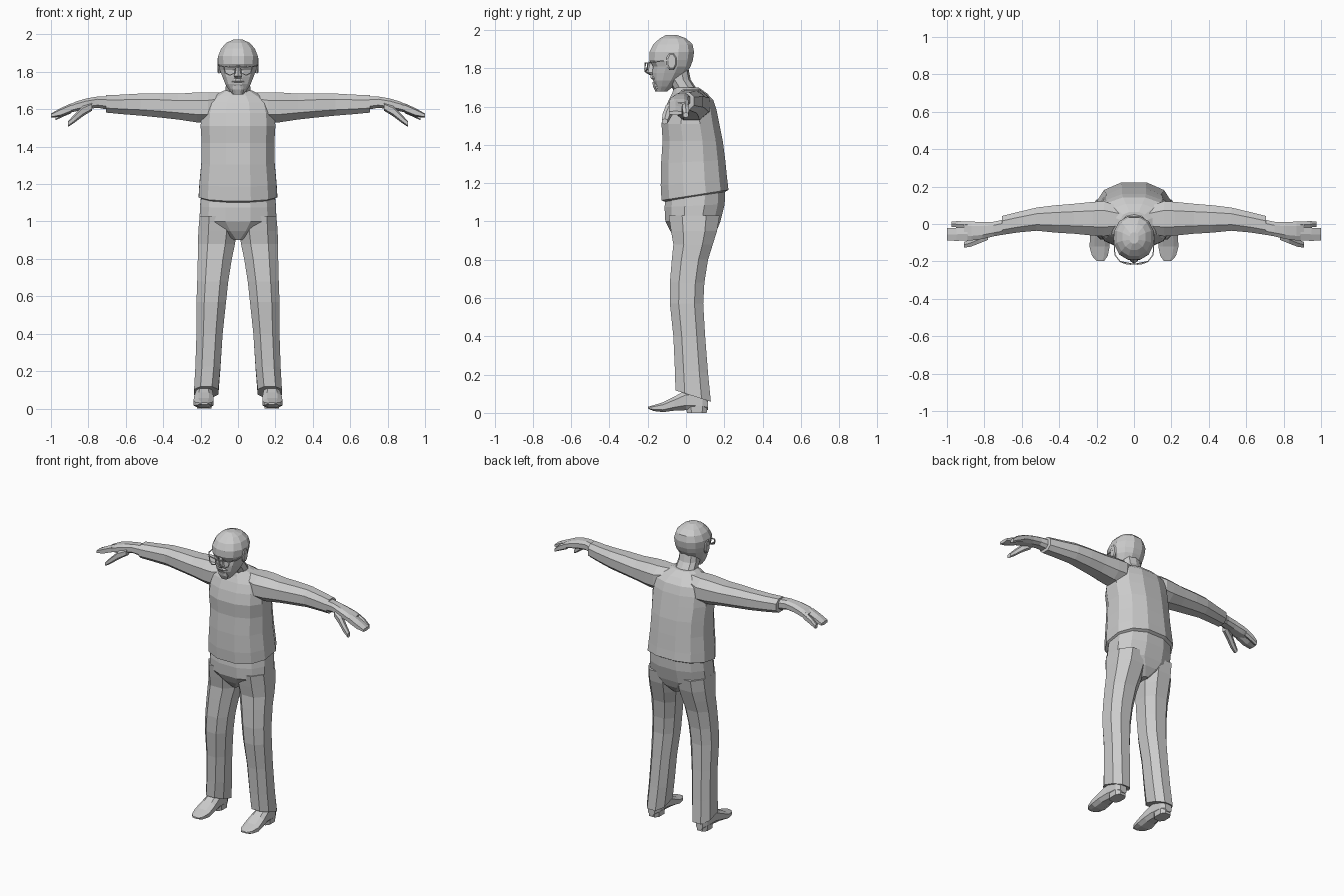
import bpy, bmesh, math
from mathutils import Vector

grey = bpy.data.materials.new("plain_grey")
grey.diffuse_color = (0.6, 0.6, 0.6, 1)


def finish(name, bm, mirror=False):
    bmesh.ops.recalc_face_normals(bm, faces=bm.faces)
    me = bpy.data.meshes.new(name)
    bm.to_mesh(me)
    bm.free()
    me.materials.append(grey)
    ob = bpy.data.objects.new(name, me)
    bpy.context.collection.objects.link(ob)
    if mirror:
        ob.modifiers.new("mirror", 'MIRROR').use_mirror_merge = False
    return ob


def loft(name, axis, rings, n=8, power=0.85, mirror=False):
    """Ring: position, u min, u max, v min, v max, optional tilt of position along v."""
    bm = bmesh.new()
    k = math.cos(math.pi / n)
    loops = []
    for p, u0, u1, v0, v1, *tilt in rings:
        loop = []
        for i in range(n):
            a = 2 * math.pi * (i + 0.5) / n
            c, s = math.cos(a) / k, math.sin(a) / k
            c = math.copysign(abs(c) ** power, c)
            s = math.copysign(abs(s) ** power, s)
            u = (u0 + u1) / 2 + c * (u1 - u0) / 2
            v = (v0 + v1) / 2 + s * (v1 - v0) / 2
            w = p + (tilt[0] * v if tilt else 0)
            co = {'x': (w, u, v), 'y': (u, w, v), 'z': (u, v, w)}[axis]
            loop.append(bm.verts.new(co))
        loops.append(loop)
    for a, b in zip(loops, loops[1:]):
        for i in range(n):
            j = (i + 1) % n
            bm.faces.new((a[i], a[j], b[j], b[i]))
    bm.faces.new(loops[0])
    bm.faces.new(loops[-1])
    return finish(name, bm, mirror)


def upright(name, rings, n=12, power=0.85):
    """Centred loft: z, half width, y front, y back, optional tilt."""
    return loft(name, 'z', [(r[0], -r[1], r[1], *r[2:]) for r in rings], n, power)


def bars(name, pairs, r, mirror=True):
    """Thin square rods between pairs of points."""
    bm = bmesh.new()
    for a, b in pairs:
        a, b = Vector(a), Vector(b)
        d = b - a
        m = bmesh.ops.create_cube(bm, size=1)['verts']
        q = d.to_track_quat('Z', 'Y')
        for v in m:
            v.co = q @ Vector((v.co.x * 2 * r, v.co.y * 2 * r, v.co.z * d.length)) + (a + b) / 2
    return finish(name, bm, mirror)


# Sweater body with sloping hem
upright("sweater_body", [
    (1.12, .190, -.110, .200, .157), (1.13, .210, -.128, .222, .157),
    (1.20, .206, -.132, .215, .10), (1.31, .196, -.130, .205, .05),
    (1.42, .194, -.122, .192, 0), (1.51, .200, -.128, .174, 0),
    (1.58, .195, -.112, .160, 0), (1.635, .180, -.090, .142, 0),
    (1.67, .135, -.072, .108, 0), (1.70, .075, -.062, .065, 0)])

# Neck
upright("neck", [(1.63, .085, -.05, .10), (1.69, .068, -.065, .055),
                 (1.74, .064, -.095, .022), (1.80, .062, -.11, .01)], 10)

# Trousers seat
upright("trouser_seat", [
    (1.15, .195, -.105, .205, .10), (1.08, .203, -.112, .202, .05),
    (1.00, .206, -.108, .180), (.95, .13, -.082, .160), (.90, .025, -.045, .12)])

# Trouser legs
loft("trouser_leg", 'z', [
    (1.03, .015, .205, -.09, .175), (.95, .006, .212, -.078, .162),
    (.88, .016, .214, -.066, .140), (.80, .033, .215, -.074, .115),
    (.68, .052, .218, -.084, .096), (.57, .064, .222, -.084, .090),
    (.40, .082, .222, -.066, .100), (.22, .094, .228, -.058, .115, -.1),
    (.10, .105, .235, -.055, .130, -.32), (.10, .12, .22, -.04, .115, -.32)],
    8, .85, True)

# Shoes with heel blocks
loft("shoe", 'y', [
    (.115, .155, .205, .015, .07), (.085, .140, .220, .012, .11),
    (.0, .137, .225, .014, .12), (-.06, .131, .234, .012, .085),
    (-.12, .130, .238, .004, .055), (-.17, .140, .225, .010, .040),
    (-.198, .160, .200, .022, .032)], 8, .75, True)
loft("shoe_heel", 'z', [(0, .142, .218, .005, .108), (.035, .14, .22, .0, .112)], 8, .7, True)

# Sleeved arms
loft("sleeve", 'x', [
    (.07, -.045, .09, 1.58, 1.688), (.16, -.066, .122, 1.53, 1.69),
    (.22, -.062, .118, 1.53, 1.69), (.32, -.052, .108, 1.545, 1.683),
    (.42, -.046, .100, 1.556, 1.685), (.52, -.036, .088, 1.566, 1.684),
    (.62, -.045, .064, 1.574, 1.678), (.705, -.058, .043, 1.582, 1.675),
    (.707, -.05, .03, 1.595, 1.665)], 8, .85, True)

# Hands: palm, finger groups, thumb
loft("palm", 'x', [
    (.69, -.055, .025, 1.597, 1.668), (.75, -.066, .012, 1.608, 1.668),
    (.81, -.080, .010, 1.600, 1.658), (.87, -.088, .013, 1.588, 1.640),
    (.91, -.086, .014, 1.580, 1.620)], 8, .75, True)
loft("front_fingers", 'x', [
    (.89, -.088, -.018, 1.585, 1.630), (.95, -.090, -.020, 1.562, 1.603),
    (1.0, -.088, -.022, 1.556, 1.576)], 6, .7, True)
loft("little_finger", 'x', [
    (.89, -.022, .014, 1.582, 1.625), (.94, -.018, .015, 1.560, 1.600),
    (.975, -.016, .014, 1.543, 1.568)], 6, .7, True)
loft("thumb", 'x', [
    (.78, -.085, -.040, 1.595, 1.635), (.83, -.105, -.060, 1.565, 1.615),
    (.875, -.122, -.082, 1.530, 1.570), (.908, -.126, -.096, 1.508, 1.535)], 6, .8, True)

# Head
upright("head", [
    (1.678, .028, -.152, -.10), (1.705, .050, -.160, -.065),
    (1.735, .068, -.172, -.03), (1.775, .084, -.176, .004),
    (1.81, .097, -.172, .024), (1.842, .103, -.192, .036),
    (1.885, .106, -.190, .042), (1.925, .090, -.170, .034),
    (1.955, .062, -.138, .002), (1.973, .024, -.105, -.045)], 12, .9)

# Facial features
upright("nose", [(1.835, .010, -.192, -.15), (1.795, .016, -.206, -.15),
                 (1.777, .022, -.208, -.15), (1.765, .014, -.188, -.15)], 6, .8)
upright("moustache", [(1.765, .018, -.186, -.15), (1.750, .036, -.186, -.14),
                      (1.742, .034, -.178, -.14)], 8)
upright("chin_beard", [(1.728, .026, -.176, -.14), (1.705, .034, -.172, -.13),
                       (1.678, .024, -.160, -.12)], 8)
loft("ear", 'x', [(.080, -.092, -.060, 1.795, 1.868), (.104, -.102, -.050, 1.792, 1.880),
                  (.110, -.094, -.056, 1.80, 1.872)], 8, .9, True)

# Spectacles: rims, bridge and side arms
rim = [(.012, -.213, 1.826), (.075, -.200, 1.828), (.070, -.202, 1.795),
       (.045, -.212, 1.782), (.018, -.215, 1.792)]
bars("spectacles", list(zip(rim, rim[1:] + rim[:1])) + [
    ((0, -.214, 1.826), rim[0]), (rim[1], (.102, -.165, 1.832)),
    ((.102, -.165, 1.832), (.108, -.075, 1.845))], .0028)
